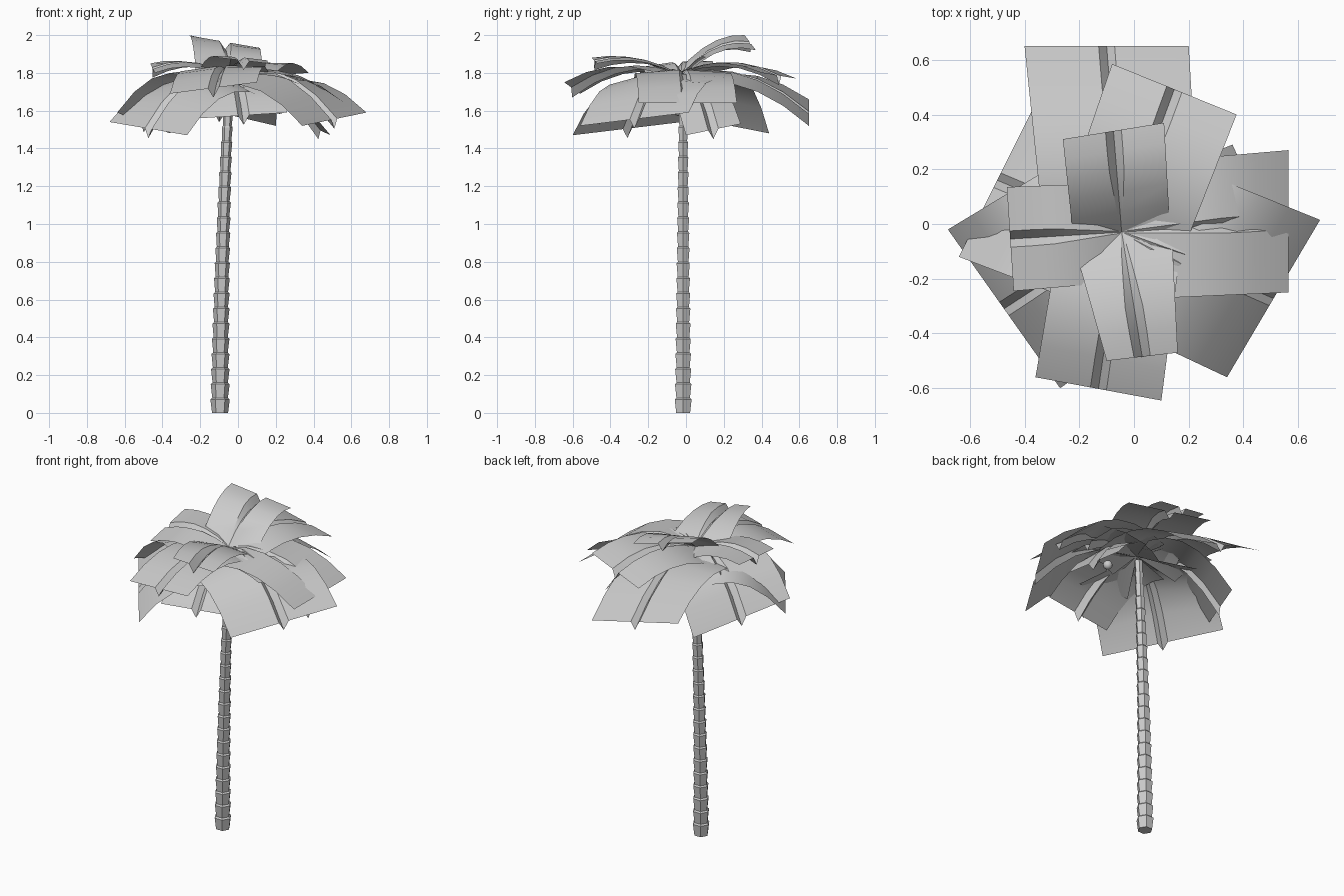
import bpy, bmesh, math
from mathutils import Vector

cube = bpy.data.objects.get("Cube")
if cube:
    bpy.data.objects.remove(cube, do_unlink=True)


def material(name, value):
    mat = bpy.data.materials.new(name)
    mat.use_nodes = True
    mat.diffuse_color = (value, value, value, 1)
    mat.node_tree.nodes["Principled BSDF"].inputs["Base Color"].default_value = (value, value, value, 1)
    return mat


grey = material("light grey", 0.6)


def finish(bm, name, angle):
    mesh = bpy.data.meshes.new(name)
    bm.to_mesh(mesh)
    bm.free()
    mesh.materials.append(grey)
    obj = bpy.data.objects.new(name, mesh)
    bpy.context.collection.objects.link(obj)
    bpy.ops.object.select_all(action="DESELECT")
    obj.select_set(True)
    bpy.context.view_layer.objects.active = obj
    bpy.ops.object.shade_smooth_by_angle(angle=math.radians(angle))
    return obj


# Trunk: stacked hexagonal sections, each flaring towards its top
def trunk(sections=22, height=1.76):
    bm = bmesh.new()
    rings = []
    for i in range(sections):
        for step, flare in ((0, 0.85), (0.9, 1.05)):
            t = (i + step) / sections
            centre = Vector((-0.095 + 0.05 * t ** 1.8, -0.015, height * t))
            radius = flare * (0.05 - 0.026 * t)
            rings.append([bm.verts.new(centre + radius * Vector((math.cos(a), math.sin(a), 0)))
                          for a in (math.tau * k / 6 for k in range(6))])
    for low, high in zip(rings, rings[1:]):
        for k in range(6):
            n = (k + 1) % 6
            bm.faces.new((low[k], low[n], high[n], high[k]))
    bm.faces.new(rings[0][::-1])
    bm.faces.new(rings[-1])
    return finish(bm, "trunk", 20)


# Frond: broad arched sheet with a V-shaped groove that deepens along its middle
def frond(name, left, right, bulge, droop=0.03, spread=0.95, rows=5):
    left, right = Vector(left), Vector(right)
    root = Vector((-0.045, -0.03, 1.79))
    tip = (left + right) / 2
    half = (right - left) / 2
    root_half = Vector((half.x, half.y, 0)) * spread
    bm = bmesh.new()
    grid = []
    for i in range(rows + 1):
        t = i / rows
        centre = root.lerp(tip, t)
        centre.z += bulge * 4 * t * (1 - t)
        side = root_half.lerp(half, t)
        groove = 0.03 * min(1, 0.1 + 1.4 * t) / half.length
        row = []
        for s, drop in ((-1, droop * (1 - t)), (-groove, 0), (0, 0.05 * t), (groove, 0), (1, droop * (1 - t))):
            row.append(bm.verts.new(centre + side * s - Vector((0, 0, drop))))
        grid.append(row)
    for a, b in zip(grid, grid[1:]):
        for k in range(4):
            bm.faces.new((a[k], a[k + 1], b[k + 1], b[k]))
    return finish(bm, name, 30)


trunk()

# Crown, from the upper fronds down to the drooping skirt
frond("upper_back_frond", (-0.26, 0.31, 2.0), (0.11, 0.37, 1.92), 0.06, 0.0)
frond("upper_front_frond", (0.16, -0.47, 1.85), (-0.10, -0.50, 1.88), 0.05, 0.02, 1.4)
frond("upper_left_back_frond", (-0.08, 0.585, 1.77), (0.375, 0.40, 1.80), 0.07)
frond("upper_right_frond", (-0.44, -0.245, 1.80), (-0.465, 0.135, 1.85), 0.05)
frond("middle_front_frond", (0.10, -0.645, 1.75), (-0.36, -0.56, 1.69), 0.08)
frond("middle_left_frond", (0.325, 0.2, 1.74), (0.325, -0.25, 1.74), 0.04)
frond("lower_front_frond", (0.26, -0.44, 1.59), (-0.20, -0.48, 1.56), 0.08, 0.06)
frond("lower_back_frond", (-0.40, 0.65, 1.66), (0.20, 0.65, 1.52), 0.10, 0.06)
frond("lower_left_frond", (0.565, 0.27, 1.64), (0.565, -0.25, 1.64), 0.09)
frond("lower_left_front_frond", (0.68, 0.015, 1.59), (0.34, -0.56, 1.52), 0.12, 0.10)
frond("lower_right_front_frond", (-0.27, -0.60, 1.47), (-0.68, -0.02, 1.54), 0.12, 0.13)
frond("lower_right_back_frond", (-0.64, -0.12, 1.59), (-0.36, 0.44, 1.48), 0.13, 0.06)
frond("lower_left_back_frond", (0.36, 0.29, 1.53), (0.49, 0.0, 1.47), 0.10, 0.08)

# Single nut hanging beneath the crown
bm = bmesh.new()
bmesh.ops.create_uvsphere(bm, u_segments=12, v_segments=8, radius=0.027)
bmesh.ops.translate(bm, verts=bm.verts, vec=(0.22, 0.03, 1.61))
finish(bm, "nut", 60)
